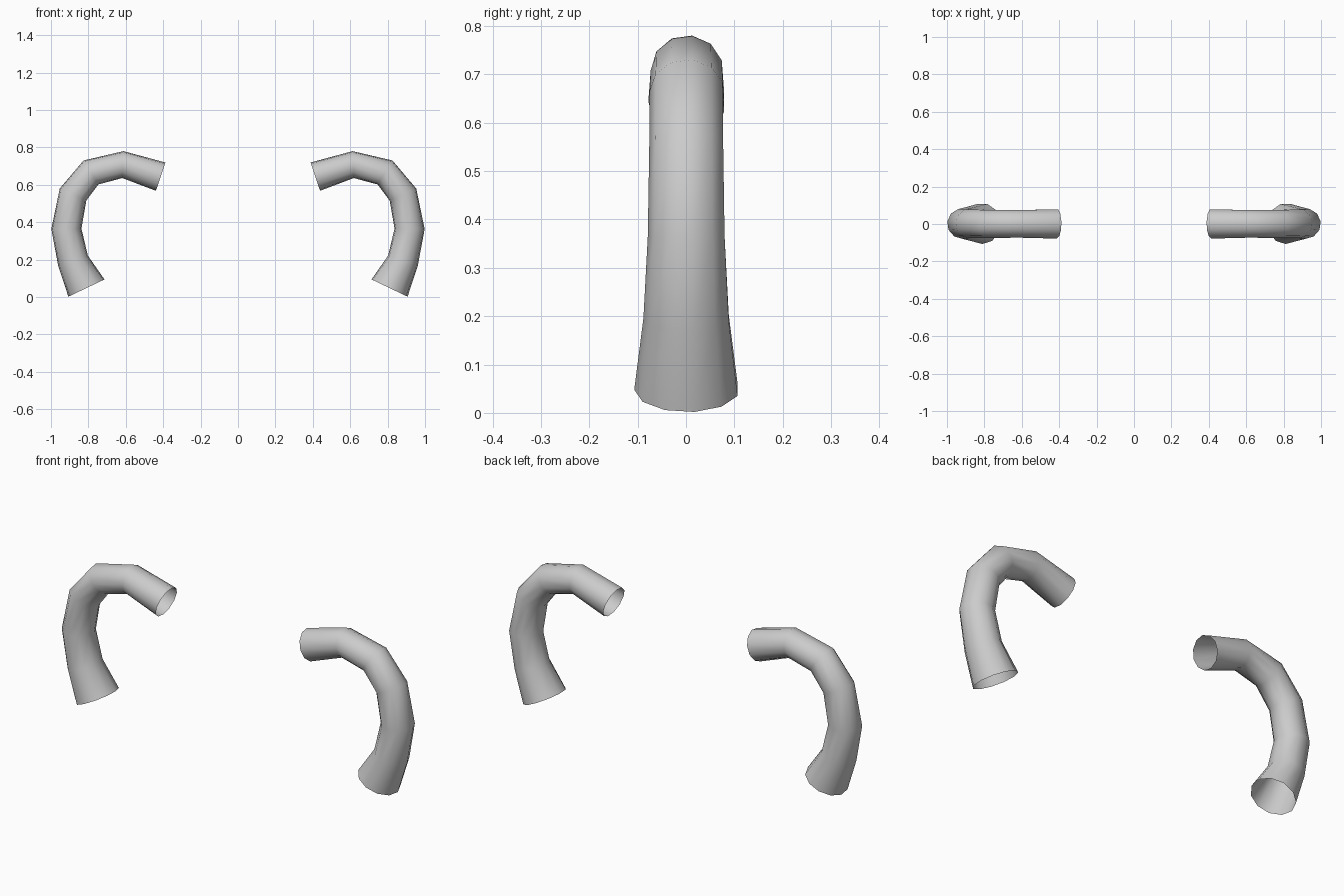
import bpy
import bmesh
from math import sin, cos, tau
from mathutils import Vector

cube = bpy.data.objects.get("Cube")
if cube:
    bpy.data.objects.remove(cube, do_unlink=True)

# Plain grey material
grey = bpy.data.materials.new("plain grey")
grey.use_nodes = True
color = (0.6, 0.6, 0.6, 1)
grey.diffuse_color = color
grey.node_tree.nodes["Principled BSDF"].inputs["Base Color"].default_value = color

SIDES = 11

# Ring stations from the wide base to the tip: outer (x, z), inner (x, z), half depth
STATIONS = [
    ((0.907, 0.002), (0.714, 0.094), 0.109),
    ((0.962, 0.170), (0.803, 0.222), 0.090),
    ((0.998, 0.364), (0.837, 0.366), 0.081),
    ((0.953, 0.580), (0.811, 0.516), 0.078),
    ((0.826, 0.730), (0.746, 0.602), 0.077),
    ((0.612, 0.780), (0.619, 0.636), 0.075),
    ((0.388, 0.719), (0.439, 0.568), 0.080),
]


def curved_tube(name, side):
    """Loft an open-ended bent tube on the given side of the model."""
    bm = bmesh.new()
    rings = []
    for (ox, oz), (ix, iz), depth in STATIONS:
        outer, inner = Vector((ox, 0, oz)), Vector((ix, 0, iz))
        centre, radius = (outer + inner) / 2, (outer - inner) / 1.98
        ring = []
        for k in range(SIDES):
            a = tau * (k / SIDES - 0.25)
            p = centre + radius * cos(a) + Vector((0, depth * sin(a) + 0.002, 0))
            ring.append(bm.verts.new((p.x * side, p.y, p.z)))
        rings.append(ring)
    for low, high in zip(rings, rings[1:]):
        for k in range(SIDES):
            n = (k + 1) % SIDES
            quad = [low[k], low[n], high[n], high[k]]
            bm.faces.new(quad if side > 0 else quad[::-1])
    # Point the walls outward
    bm.normal_update()
    face = bm.faces[:][0]
    mid = sum((v.co for v in rings[0] + rings[1]), Vector()) / (2 * SIDES)
    if face.normal.dot(face.calc_center_median() - mid) < 0:
        bmesh.ops.reverse_faces(bm, faces=bm.faces[:])
    for f in bm.faces:
        f.smooth = True
    mesh = bpy.data.meshes.new(name)
    bm.to_mesh(mesh)
    bm.free()
    mesh.materials.append(grey)
    obj = bpy.data.objects.new(name, mesh)
    bpy.context.collection.objects.link(obj)


curved_tube("left_curved_tube", 1)
curved_tube("right_curved_tube", -1)
